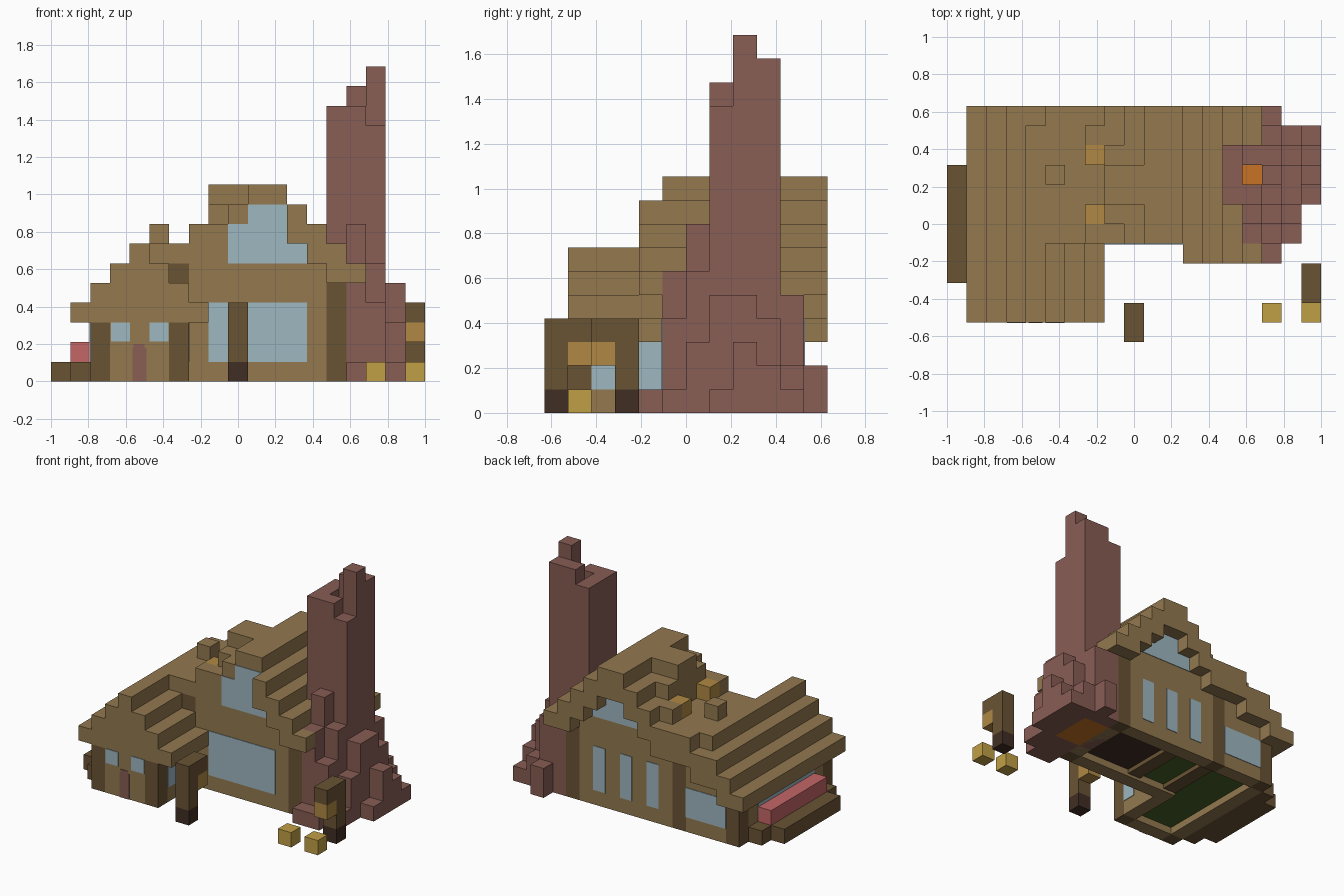
import bpy
import bmesh
from mathutils import Matrix, Vector

cube = bpy.data.objects.get("Cube")
if cube:
    bpy.data.objects.remove(cube, do_unlink=True)

UNIT = 2 / 19                      # edge of one block
ORIGIN = Vector((-1, -6 * UNIT, 0))
THIN = 0.04                        # plate thickness in blocks


def linear(c):
    c /= 255
    return c / 12.92 if c <= 0.04045 else ((c + 0.055) / 1.055) ** 2.4


def material(name, *rgb):
    colour = [linear(c) for c in rgb] + [1]
    mat = bpy.data.materials.new(name)
    mat.use_nodes = True
    mat.diffuse_color = colour
    bsdf = mat.node_tree.nodes["Principled BSDF"]
    bsdf.inputs["Base Color"].default_value = colour
    bsdf.inputs["Roughness"].default_value = 0.9
    return mat


planks = material("tan planks", 147, 121, 79)
timber = material("dark timber", 105, 83, 52)
charred = material("charred timber", 65, 46, 36)
brick = material("red brick", 136, 93, 84)
glass = material("pale glass", 157, 183, 192)
amber = material("lantern amber", 176, 137, 68)
straw = material("straw", 192, 159, 70)
petals = material("pink petals", 196, 102, 101)
ember = material("orange ember", 200, 115, 35)
grass = material("grass green", 72, 96, 36)


def span(value):
    return value if isinstance(value, tuple) else (value, value + 1)


def blocks(name, mat, *boxes):
    """One object from boxes given as x, y, z block spans."""
    bm = bmesh.new()
    for box in boxes:
        spans = [span(v) for v in box]
        low = Vector([s[0] for s in spans])
        high = Vector([s[1] for s in spans])
        centre = ORIGIN + (low + high) / 2 * UNIT
        size = Matrix.Diagonal((high - low) * UNIT).to_4x4()
        bmesh.ops.create_cube(bm, size=1, matrix=Matrix.Translation(centre) @ size)
    mesh = bpy.data.meshes.new(name)
    bm.to_mesh(mesh)
    bm.free()
    mesh.materials.append(mat)
    obj = bpy.data.objects.new(name, mesh)
    bpy.context.collection.objects.link(obj)
    return obj


def steps(first, tops, y, thick=2):
    """Roof steps, one column per block in x, with the given top heights."""
    return [(first + n, y, (max(top - thick, 3), top)) for n, top in enumerate(tops)]


# Pane spans just proud of a wall face
def before(edge):
    return (edge - THIN, edge + THIN)


# Wing roof: gable to the front, stepped eave along the west
west = (4, 5, 6, 7)
blocks("wing_roof_west", planks, *steps(1, west[:3], (1, 12)), *steps(4, west[3:], (1, 11)))
blocks("wing_roof_east", planks, *steps(5, (6, 5, 4), (1, 5)))
blocks("wing_roof_rear", planks, *steps(4, (6, 7, 7, 7), 11))
blocks("valley_roof", planks, ((5, 8), (5, 11), (6, 7)), (7, 5, (4, 6)), (5, 5, (4, 6)))
blocks("valley_beam", timber, (6, (5, 11), 5))

# Main roof: ridge runs front to back, east slope overhangs at the front
blocks("main_roof_west", planks, *steps(8, (8, 9, 10, 10), (5, 12)))
blocks("main_roof_east", planks, *steps(12, (9, 8, 7), (4, 12)))
blocks("main_roof_eave", planks, (15, 4, 5), (15, (10, 12), 5))

# Dormer on the west slope with two lanterns
blocks("dormer", planks,
       ((8, 10), (7, 9), (7, 10)), (8, (6, 10), (7, 9)),
       (7, 5, 7), (7, 10, 7))
blocks("dormer_lanterns", amber, (7, 6, 7), (7, 9, 7))
blocks("wing_flue", planks, (5, 8, 7))

# Walls
blocks("wing_walls", planks,
       ((3, 6), 1, (0, 5)), (4, 1, 5), (2, (2, 10), (0, 4)),
       (6, (2, 6), (0, 4)), ((3, 6), 10, (0, 5)))
blocks("main_walls", planks,
       ((7, 14), 5, (0, 6)), ((9, 13), 5, (6, 8)), (8, 5, 6), (13, 5, 6),
       ((10, 12), 5, 8), ((7, 14), 10, (0, 6)), ((9, 13), 10, (6, 8)),
       ((10, 12), 10, 8), (14, (6, 10), (0, 5)))
blocks("corner_posts", timber,
       (2, 1, (0, 3)), (6, 1, (0, 3)), (2, 10, (0, 4)),
       (6, 10, (0, 5)), (14, 5, (0, 5)), (14, 10, (0, 5)))

# Floors seen from beneath
blocks("wing_floor", grass, ((3, 6), (2, 10), (0.5, 0.9)), ((6, 9), (6, 10), (0.5, 0.9)))
blocks("main_floor", charred, ((9, 14), (6, 10), (0.5, 0.9)))
blocks("floor_beams", timber, (6, (6, 10), (0.2, 0.9)), (9, (6, 10), (0.2, 0.9)))

# Glass
blocks("front_windows", glass,
       ((8, 13), before(5), (1, 4)), ((9, 13), before(5), (6, 8)),
       ((10, 12), before(5), 8))
blocks("wing_front_windows", glass,
       *[((x, x + 0.96), before(1), (2.04, 3)) for x in (3.06, 5)])
blocks("wing_east_windows", glass,
       (before(7), 2, (1, 3)), (before(7), 4, (1, 3)))
blocks("wing_west_window", glass, (before(2), (3, 9), (1, 3)))
blocks("rear_slot_windows", glass,
       *[((x + 0.05, x + 0.95), before(11), (1, 4)) for x in (8, 10, 12)])
blocks("rear_windows", glass,
       ((3, 6), before(11), (1, 3)), ((9, 13), before(11), (6, 7)),
       ((10, 12), before(11), 7))
blocks("wing_door", brick, ((4.13, 4.84), before(1), (0, 1.7)), ((4.2, 4.75), before(1), (0, 1.9)))

# Flower bed along the west wall
blocks("flower_bed_steps", timber, (0, (3, 9), 0), (1, (2, 10), 0))
blocks("flowers", petals, (1, (3, 9), 1))

# Chimney: broken ring of brick around an open flue
ring = {(14, 7): 14, (14, 8): 14, (14, 9): 14, (15, 7): 14,
        (15, 9): 15, (16, 7): 13, (16, 8): 16, (16, 9): 15}
blocks("chimney", brick, *[(x, y, (0.3, top)) for (x, y), top in ring.items()],
       (14, (7, 10), (0, 1)))
blocks("hearth", ember, ((15, 17), (7, 10), (0, 0.3)), (15, 8, (0, 1)))

# Brick rubble stepping down from the chimney, one row per x column
rubble = {15: (4, (1, 6, 8)), 16: (4, (1, 4, 6)),
          17: (5, (1, 3, 5, 5, 4, 2)), 18: (7, (1, 3, 2, 1))}
blocks("chimney_rubble", brick,
       *[(x, start + n, (0, top))
         for x, (start, tops) in rubble.items() for n, top in enumerate(tops)],
       (15, 10, (0, 5)), (16, 10, (0, 5)), (16, 11, (0, 2)))

# Lamp posts with a lantern hung from a front or rear arm
for side, x, post, arm in (("path", 9, 0, 1), ("yard", 18, 3, 2)):
    blocks(side + "_lamp_foot", charred, (x, post, 0))
    blocks(side + "_lamp_post", timber, (x, post, (1, 4)), (x, arm, 3))
    blocks(side + "_lamp_lantern", amber, (x, arm, 2))

# Straw bales
blocks("straw_bales", straw, (16, 1, 0), (18, 1, 0))
